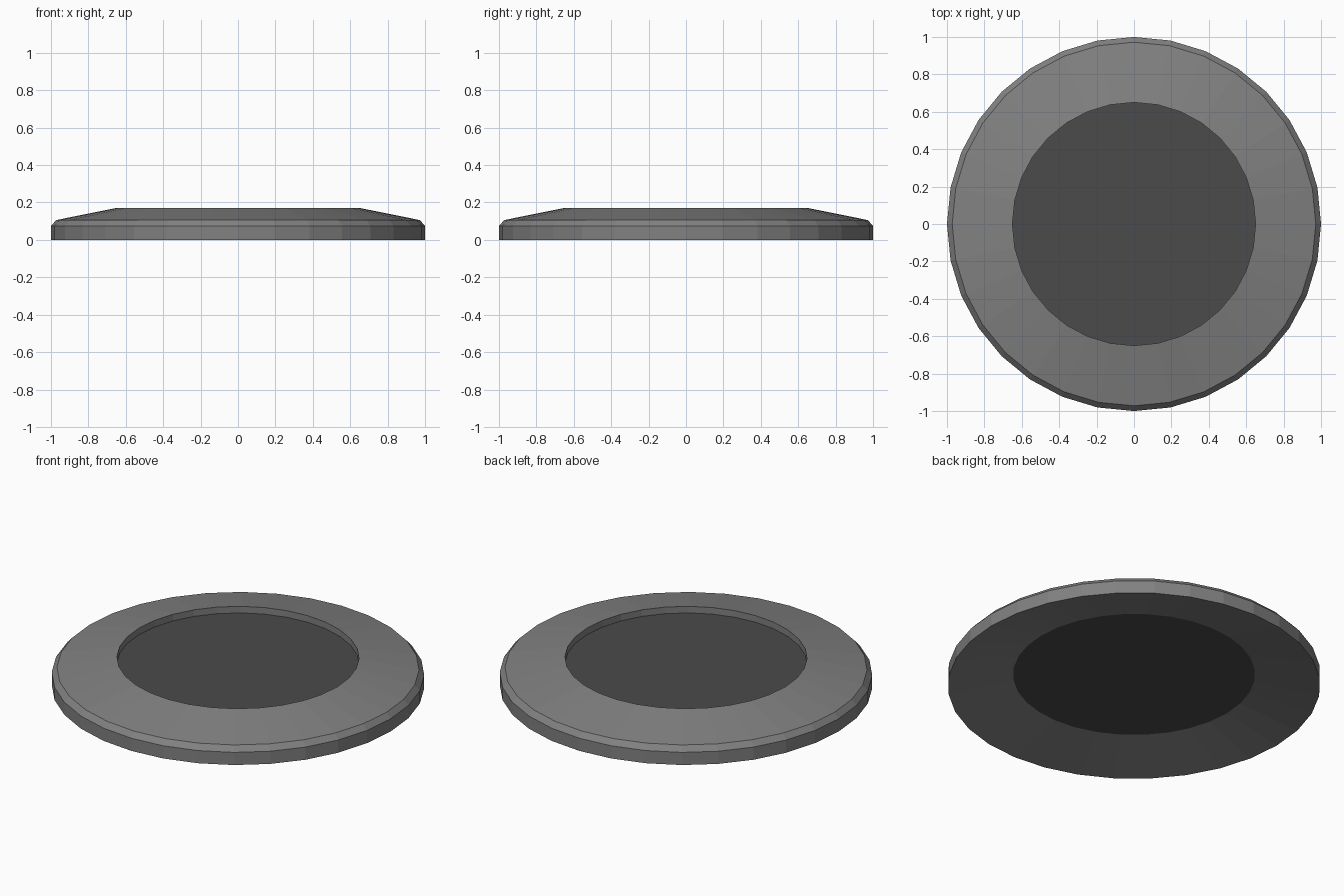
import bpy, bmesh, math

if "Cube" in bpy.data.objects:
    bpy.data.objects.remove(bpy.data.objects["Cube"])

SIDES = 32


def lathe(name, profile, grey, solid=False):
    """Spin an (r, z) profile about z; solid caps both ends, otherwise the profile is a closed loop."""
    bm = bmesh.new()
    rings = []
    for r, z in profile:
        rings.append([bm.verts.new((r * math.cos(2 * math.pi * i / SIDES),
                                    r * math.sin(2 * math.pi * i / SIDES), z))
                      for i in range(SIDES)])
    pairs = list(zip(rings, rings[1:]))
    if solid:
        bm.faces.new(rings[0])
        bm.faces.new(rings[-1])
    else:
        pairs.append((rings[-1], rings[0]))
    for a, b in pairs:
        for i in range(SIDES):
            j = (i + 1) % SIDES
            bm.faces.new((a[i], a[j], b[j], b[i]))
    bmesh.ops.recalc_face_normals(bm, faces=bm.faces)
    mesh = bpy.data.meshes.new(name)
    bm.to_mesh(mesh)
    bm.free()
    mat = bpy.data.materials.new(name + "_grey")
    mat.diffuse_color = (grey, grey, grey, 1)
    mat.use_nodes = True
    mat.node_tree.nodes["Principled BSDF"].inputs["Base Color"].default_value = mat.diffuse_color
    mesh.materials.append(mat)
    obj = bpy.data.objects.new(name, mesh)
    bpy.context.collection.objects.link(obj)
    return obj


# Sloping outer rim: chamfered edge, raised inner lip, hollow underside
lathe("outer_rim", [(1.0, 0.0), (1.0, 0.075), (0.972, 0.106),
                    (0.65, 0.171), (0.65, 0.07)], 0.22)

# Dark recessed centre plate
lathe("centre_disc", [(0.65, 0.07), (0.65, 0.132)], 0.07, solid=True)
